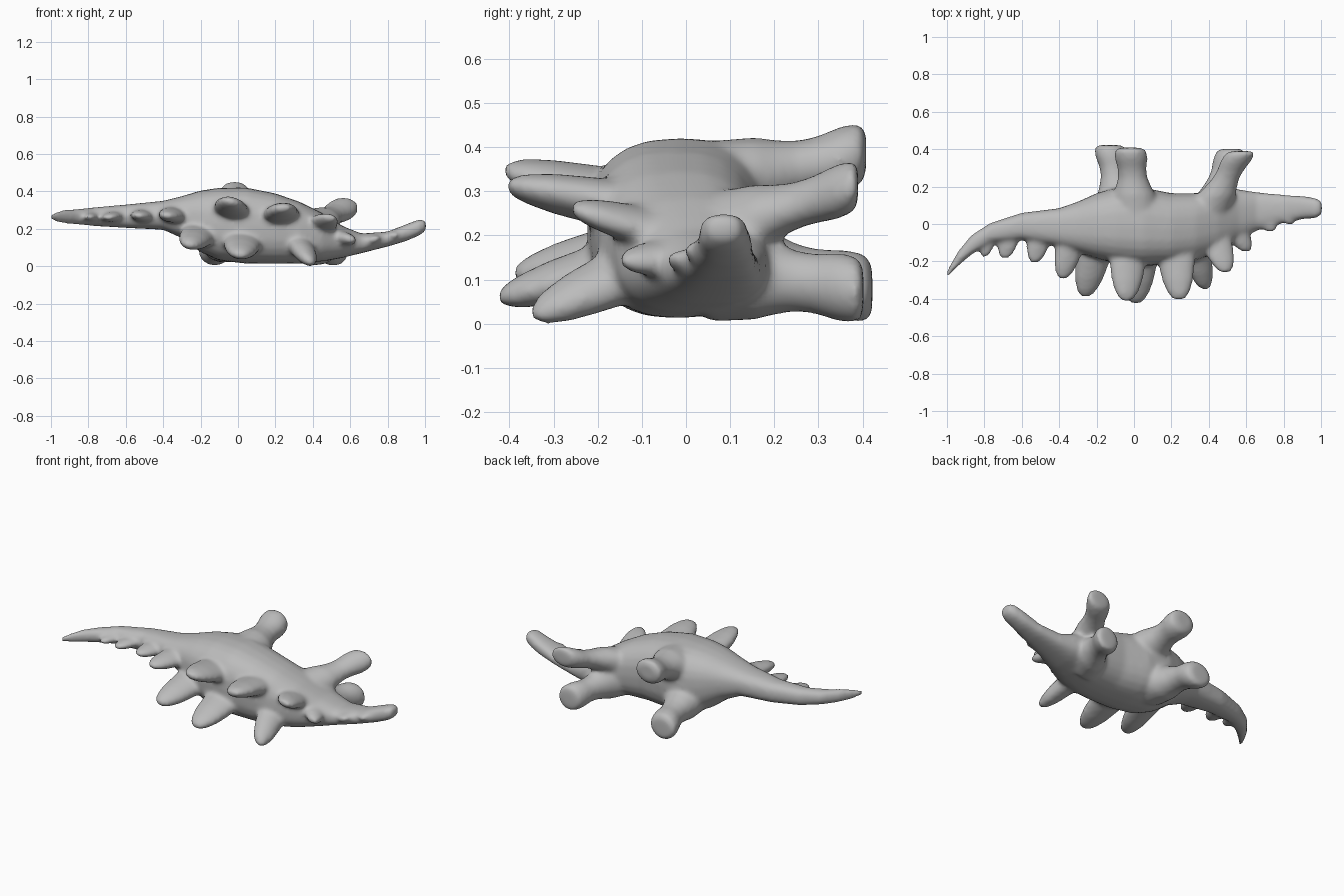
import bpy
import bmesh
from math import cos, sin, pi, radians
from mathutils import Vector

cube = bpy.data.objects.get("Cube")
if cube:
    bpy.data.objects.remove(cube, do_unlink=True)

SIDES = 24
bm = bmesh.new()


def soft(value, power):
    return abs(value) ** power * (1 if value >= 0 else -1)


def loft(rings):
    """Skin a list of coordinate rings and close both ends."""
    loops = [[bm.verts.new(co) for co in ring] for ring in rings]
    faces = [bm.faces.new(loops[0]), bm.faces.new(loops[-1])]
    for a, b in zip(loops, loops[1:]):
        for i in range(SIDES):
            j = (i + 1) % SIDES
            faces.append(bm.faces.new((a[i], a[j], b[j], b[i])))
    bmesh.ops.recalc_face_normals(bm, faces=faces)


def trunk_ring(x, y0, y1, z0, z1):
    """Cross-section of the trunk, given its limits in y and z."""
    ring = []
    for i in range(SIDES):
        a = 2 * pi * i / SIDES
        ring.append(Vector((x, (y0 + y1) / 2 + (y1 - y0) / 2 * soft(cos(a), 0.8),
                            (z0 + z1) / 2 + (z1 - z0) / 2 * soft(sin(a), 0.8))))
    return ring


def limb(base, tip, width, thick, profile, tilt=0.0):
    """Taper from base to tip; profile holds (fraction, radius factor)."""
    base, tip = Vector(base), Vector(tip)
    c, s = cos(radians(tilt)), sin(radians(tilt))
    rings = []
    for t, r in profile:
        ring = []
        for i in range(SIDES):
            a = 2 * pi * i / SIDES
            u, v = width * r * cos(a), thick * r * sin(a)
            ring.append(base.lerp(tip, t) + Vector((u * c - v * s, 0, u * s + v * c)))
        rings.append(ring)
    loft(rings)


# Trunk from tail tip to snout: x, y limits, z limits
trunk = [
    (-1.0, -.285, -.25, .245, .28),
    (-.94, -.225, -.145, .23, .30),
    (-.87, -.165, -.06, .225, .305),
    (-.77, -.1, .005, .215, .315),
    (-.6, -.085, .06, .205, .33),
    (-.4, -.12, .085, .195, .35),
    (-.3, -.15, .12, .15, .375),
    (-.2, -.185, .165, .075, .405),
    (-.1, -.21, .195, .03, .42),
    (.05, -.225, .195, .013, .42),
    (.2, -.215, .165, .013, .39),
    (.33, -.195, .165, .013, .345),
    (.45, -.155, .185, .025, .285),
    (.56, -.085, .185, .045, .215),
    (.66, -.035, .17, .07, .175),
    (.8, .005, .157, .105, .185),
    (.9, .025, .15, .135, .225),
    (.97, .03, .14, .165, .252),
    (1.005, .05, .12, .19, .245),
]
loft([trunk_ring(*row) for row in trunk])

# Legs: stout columns flaring into the trunk, with blunt feet
leg_profile = [(0, 1.55), (.3, 1.3), (.42, 1.08), (.55, .9), (.68, .87),
               (.84, 1), (.95, .98), (.99, .8), (1, .5)]
limb((.01, .05, .3), (-.02, .408, .387), .088, .074, leg_profile)
limb((-.06, .05, .145), (-.13, .422, .077), .088, .08, leg_profile)
limb((.38, .05, .2), (.575, .39, .315), .082, .062, leg_profile)
limb((.4, .05, .125), (.52, .402, .075), .078, .078, leg_profile)

# Back plates: base, tip, half width, half thickness, tilt
plate_profile = [(0, 1.15), (.4, 1), (.65, .87), (.85, .65), (.96, .42), (1, .2)]
plates = [
    ((-.03, -.1, .28), (-.04, -.412, .348), .097, .052, -12),
    ((.22, -.1, .26), (.24, -.407, .313), .097, .052, 5),
    ((.43, -.06, .21), (.49, -.262, .262), .08, .042, -8),
    ((-.2, -.1, .18), (-.26, -.39, .113), .09, .055, -10),
    ((.03, -.1, .15), (.01, -.425, .06), .1, .058, -5),
    ((.32, -.1, .13), (.38, -.35, .026), .082, .055, -35),
    ((.54, -.02, .15), (.6, -.15, .145), .065, .038, -15),
    ((-.33, -.05, .275), (-.38, -.295, .27), .075, .042, -8),
    ((-.5, -.02, .27), (-.53, -.21, .27), .065, .034, -5),
    ((-.66, -.02, .265), (-.69, -.187, .262), .06, .03, 5),
    ((-.77, -.05, .265), (-.8, -.18, .262), .04, .026, 0),
    ((.7, .05, .135), (.73, -.045, .145), .055, .028, 15),
    ((.81, .07, .16), (.835, -.005, .165), .045, .026, 15),
]
for base, tip, width, thick, tilt in plates:
    limb(base, tip, width, thick, plate_profile, tilt)

# Single blended skin
mesh = bpy.data.meshes.new("plated_reptile")
bm.to_mesh(mesh)
bm.free()
reptile = bpy.data.objects.new("plated_reptile", mesh)
bpy.context.collection.objects.link(reptile)

remesh = reptile.modifiers.new("blend_parts", 'REMESH')
remesh.mode = 'VOXEL'
remesh.voxel_size = 0.012
remesh.use_smooth_shade = True
smooth = reptile.modifiers.new("soften_joins", 'SMOOTH')
smooth.factor = 0.5
smooth.iterations = 10

# Plain grey clay
clay = bpy.data.materials.new("grey_clay")
clay.use_nodes = True
grey = (0.5, 0.5, 0.5, 1)
clay.diffuse_color = grey
clay.node_tree.nodes["Principled BSDF"].inputs["Base Color"].default_value = grey
mesh.materials.append(clay)
